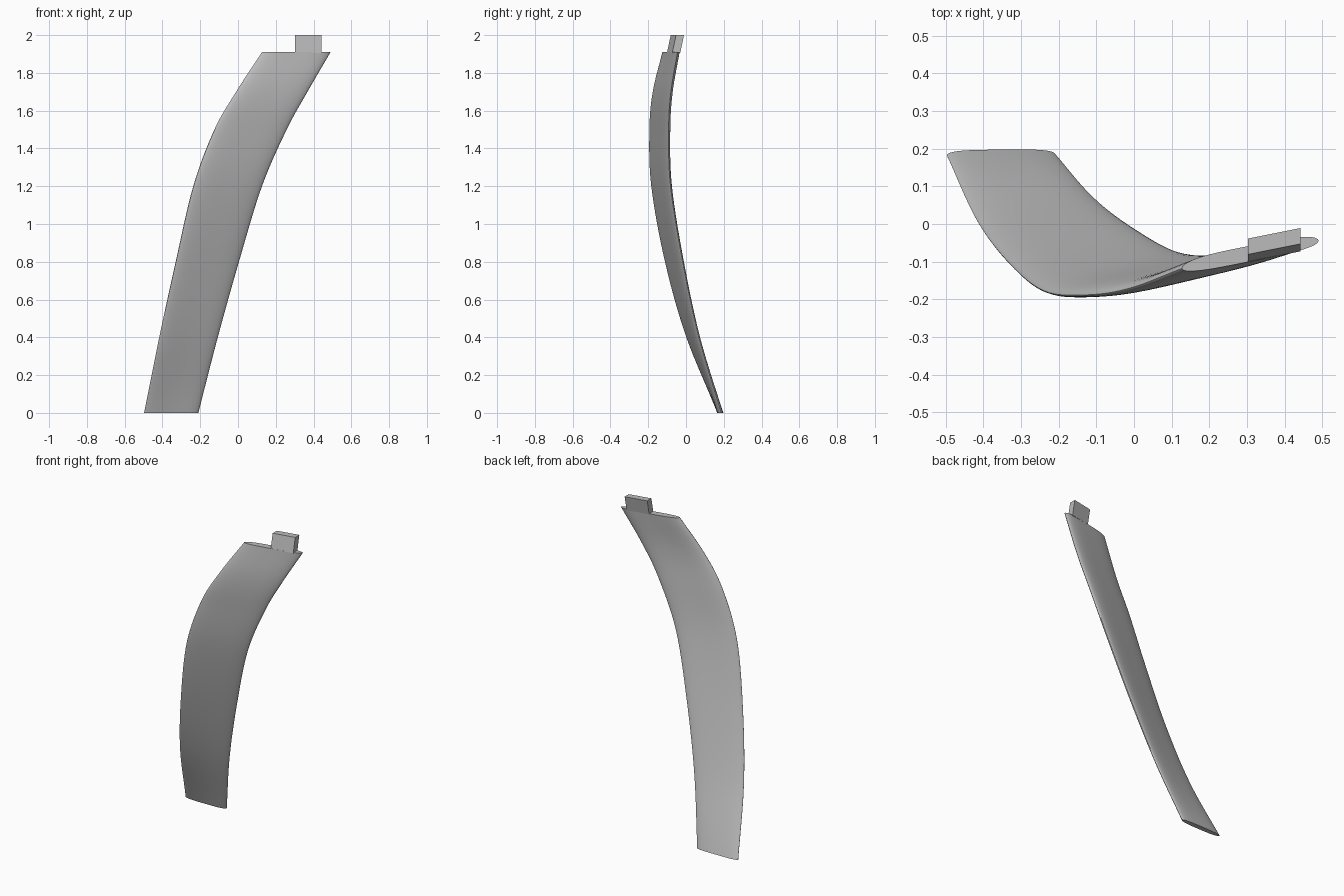
import bpy, bmesh, math
from mathutils import Vector

default = bpy.data.objects.get("Cube")
if default:
    bpy.data.objects.remove(default, do_unlink=True)

grey = bpy.data.materials.new("plain_grey")
grey.use_nodes = True
colour = (0.5, 0.5, 0.5, 1)
grey.diffuse_color = colour
grey.node_tree.nodes["Principled BSDF"].inputs["Base Color"].default_value = colour

# Stations: height, left edge x y, right edge x y, front bulge, back bulge
STATIONS = [Vector(s) for s in (
    (0.0, -0.497, 0.183, -0.21, 0.186, 0.019, 0.013),
    (0.4, -0.417, 0.010, -0.107, 0.068, 0.018, 0.016),
    (0.8, -0.330, -0.105, 0.005, -0.018, 0.018, 0.019),
    (1.2, -0.237, -0.178, 0.127, -0.082, 0.018, 0.021),
    (1.5, -0.125, -0.188, 0.258, -0.092, 0.018, 0.023),
    (1.7, -0.010, -0.170, 0.368, -0.080, 0.018, 0.024),
    (1.91, 0.127, -0.118, 0.490, -0.045, 0.018, 0.024))]
STEPS, HALF = 8, 20


def add_object(name, bm):
    bmesh.ops.recalc_face_normals(bm, faces=bm.faces)
    mesh = bpy.data.meshes.new(name)
    bm.to_mesh(mesh)
    bm.free()
    mesh.materials.append(grey)
    obj = bpy.data.objects.new(name, mesh)
    bpy.context.collection.objects.link(obj)
    return obj


def smooth_stations(pts):
    """Smooth curve through all stations."""
    ext = [pts[0] * 2 - pts[1]] + pts + [pts[-1] * 2 - pts[-2]]
    out = []
    for a, b, c, d in zip(ext, ext[1:], ext[2:], ext[3:]):
        for i in range(STEPS):
            t = i / STEPS
            out.append((b * 2 + (c - a) * t + (a * 2 - b * 5 + c * 4 - d) * t**2
                        + (b * 3 - a - c * 3 + d) * t**3) / 2)
    return out + [pts[-1]]


def section(s):
    """Thin blunt-edged lens around the chord at one height."""
    z, xl, yl, xr, yr, front, back = s
    ring = []
    for k in range(2 * HALF):
        angle = math.pi * k / HALF
        u = -math.cos(angle)
        bulge = math.sqrt(max(0, 1 - u**4))
        off = -front * bulge if k < HALF else back * bulge
        f = (u + 1) / 2
        ring.append((xl + (xr - xl) * f, yl + (yr - yl) * f + off, z))
    return ring


# Blade: loft of lens sections
bm = bmesh.new()
rings = [[bm.verts.new(p) for p in section(s)] for s in smooth_stations(STATIONS)]
for low, high in zip(rings, rings[1:]):
    for k in range(len(low)):
        j = (k + 1) % len(low)
        bm.faces.new((low[k], low[j], high[j], high[k]))
bm.faces.new(rings[0])
bm.faces.new(rings[-1])
blade = add_object("curved_blade", bm)
bpy.context.view_layer.objects.active = blade
blade.select_set(True)
bpy.ops.object.shade_smooth_by_angle(angle=math.radians(40))
blade.select_set(False)

# Tang: block continuing the blade above its top edge, leaning back
bm = bmesh.new()
bmesh.ops.create_cube(bm, size=1)
z, xl, yl, xr, yr, front, back = STATIONS[-1]
for v in bm.verts:
    x = 0.302 if v.co.x < 0 else 0.442
    rise = v.co.z > 0
    chord = yl + (yr - yl) * (x - xl) / (xr - xl)
    y = chord + (-front if v.co.y < 0 else back) + (0.02 if rise else 0)
    v.co = (x, y, 2.0 if rise else z - 0.004)
add_object("tang", bm)
